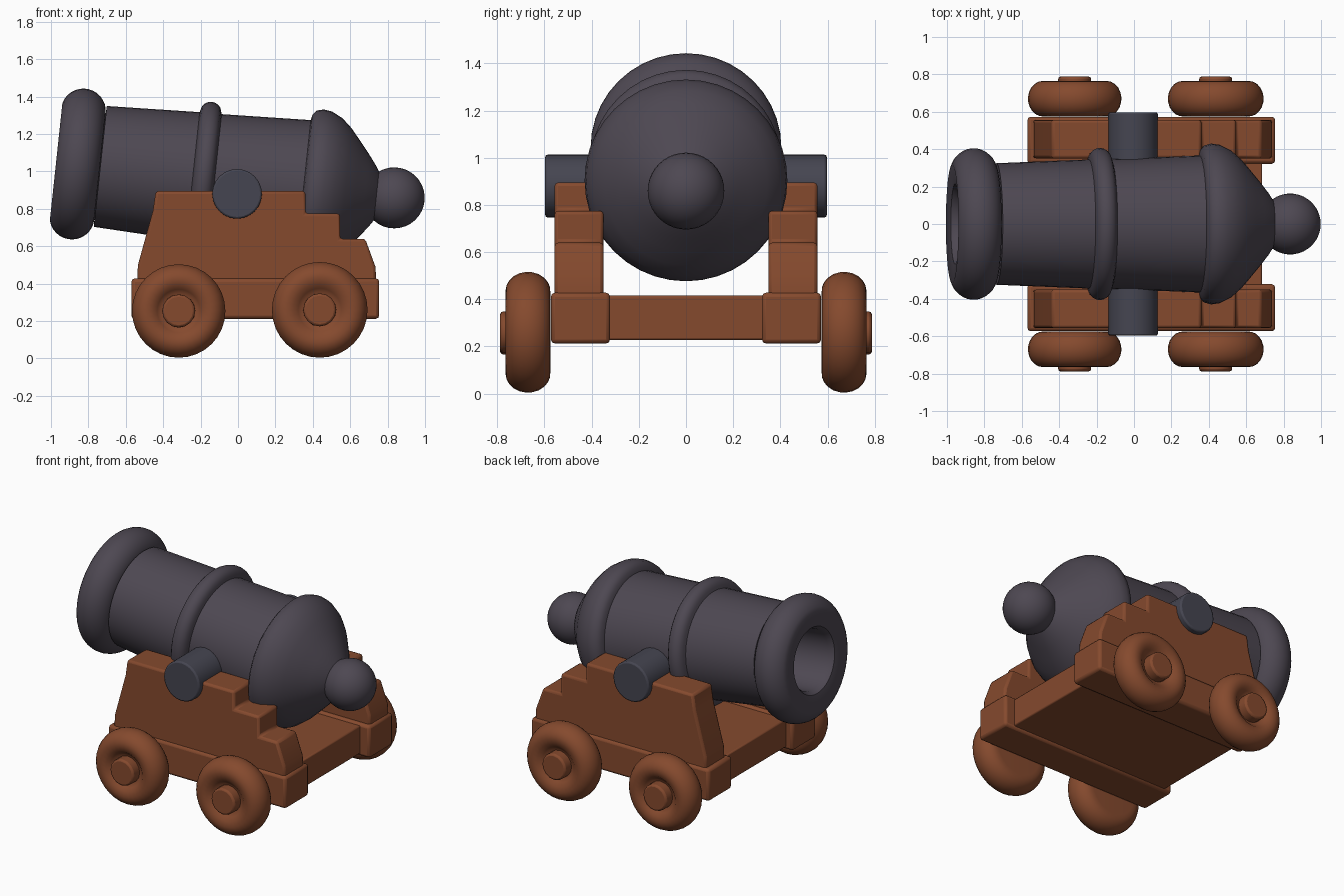
import bpy, bmesh, math
from mathutils import Matrix, Vector

if "Cube" in bpy.data.objects:
    bpy.data.objects.remove(bpy.data.objects["Cube"])


def material(name, rgb):
    m = bpy.data.materials.new(name)
    m.diffuse_color = (*rgb, 1)
    m.use_nodes = True
    m.node_tree.nodes["Principled BSDF"].inputs["Base Color"].default_value = m.diffuse_color
    return m


IRON = material("dark iron", (0.075, 0.064, 0.084))
PIN = material("blue grey iron", (0.060, 0.060, 0.082))
WOOD = material("brown wood", (0.235, 0.068, 0.027))


def finish(bm, name, mat, matrix=Matrix(), bevel=0, angle=40):
    bmesh.ops.transform(bm, matrix=matrix, verts=bm.verts)
    bmesh.ops.recalc_face_normals(bm, faces=bm.faces)
    me = bpy.data.meshes.new(name)
    bm.to_mesh(me)
    bm.free()
    ob = bpy.data.objects.new(name, me)
    bpy.context.collection.objects.link(ob)
    me.materials.append(mat)
    if bevel:
        b = ob.modifiers.new("soft edges", 'BEVEL')
        b.width, b.segments, b.limit_method = bevel, 2, 'ANGLE'
    bpy.ops.object.select_all(action='DESELECT')
    bpy.context.view_layer.objects.active = ob
    ob.select_set(True)
    bpy.ops.object.shade_smooth_by_angle(angle=math.radians(angle))
    return ob


def lathe(name, profile, matrix, mat, n=40, bevel=0):
    """Revolve (axial position, radius) points about local z."""
    bm = bmesh.new()
    vs = [bm.verts.new((r, 0, t)) for t, r in profile]
    es = [bm.edges.new(p) for p in zip(vs, vs[1:])]
    bmesh.ops.spin(bm, geom=vs + es, cent=(0, 0, 0), axis=(0, 0, 1),
                   angle=2 * math.pi, steps=n)
    bmesh.ops.remove_doubles(bm, verts=bm.verts, dist=1e-4)
    return finish(bm, name, mat, matrix, bevel)


def plank(name, outline, y0, y1, mat, bevel):
    """Extrude an x-z outline between two y values."""
    bm = bmesh.new()
    f = bm.faces.new([bm.verts.new((x, y0, z)) for x, z in outline])
    g = bmesh.ops.extrude_face_region(bm, geom=[f])
    bmesh.ops.translate(bm, vec=(0, y1 - y0, 0),
                        verts=[v for v in g['geom'] if isinstance(v, bmesh.types.BMVert)])
    return finish(bm, name, mat, bevel=bevel)


def rect(x0, x1, z0, z1):
    return [(x0, z0), (x1, z0), (x1, z1), (x0, z1)]


def arc(c, a, b, d0, d1, n=10):
    """Elliptical arc of (axial, radius) points, angles in degrees from +axis."""
    out = []
    for i in range(n + 1):
        w = math.radians(d0 + (d1 - d0) * i / n)
        out.append((c[0] + a * math.cos(w), c[1] + b * math.sin(w)))
    return out


# tilted barrel with bore, muzzle swell, middle band, breech dome and knob
axis = Vector((0.9943, 0, -0.1064))
tilt = Matrix.Translation((0, 0, 0.948)) @ axis.to_track_quat('Z', 'Y').to_matrix().to_4x4()
barrel = [(-0.45, 0), (-0.45, 0.19), (-0.93, 0.195), (-0.962, 0.215)]
barrel += arc((-0.862, 0.285), 0.12, 0.12, 165, 0, 14)
barrel += [(-0.74, 0.325), (-0.243, 0.345)]
barrel += arc((-0.184, 0.355), 0.055, 0.052, 170, 10, 8)
barrel += [(-0.125, 0.347), (0.352, 0.366), (0.358, 0.395), (0.378, 0.42)]
barrel += [(0.415, 0.43), (0.46, 0.424), (0.52, 0.394), (0.575, 0.345), (0.63, 0.28),
           (0.68, 0.22), (0.72, 0.168), (0.745, 0.13)]
barrel += arc((0.84, 0), 0.163, 0.163, 126, 0, 12)
# widen the muzzle ring to its full radius
barrel = [(t, 0.285 + (r - 0.285) * 1.0) for t, r in barrel]
lathe("barrel", barrel, tilt, IRON)

# trunnion pin through the barrel
for s, tag in ((-1, "front"), (1, "back")):
    side = Matrix.Translation((-0.005, 0, 0.88)) @ Matrix.Rotation(-s * math.pi / 2, 4, 'X')
    lathe("trunnion_" + tag, [(0.28, 0), (0.28, 0.133), (0.597, 0.133), (0.597, 0)],
          side, PIN, 24, 0.01)

# stepped cheeks on base beams
cheek = [(-0.54, 0.40), (-0.535, 0.50), (-0.455, 0.79), (-0.44, 0.895), (0.36, 0.895), (0.36, 0.775),
         (0.545, 0.775), (0.545, 0.64), (0.68, 0.64), (0.735, 0.49), (0.74, 0.40)]
for s, tag in ((-1, "front"), (1, "back")):
    plank("cheek_" + tag, cheek, s * 0.35, s * 0.557, WOOD, 0.015)
    plank("base_beam_" + tag, rect(-0.57, 0.755, 0.212, 0.428), s * 0.322, s * 0.573, WOOD, 0.018)

# floor between the beams
plank("floor", rect(-0.52, 0.685, 0.228, 0.415), -0.34, 0.34, WOOD, 0.008)

# four rounded wheels with hubs
for x, r, tag in ((-0.317, 0.25, "left"), (0.437, 0.256, "right")):
    for s, side in ((-1, "front"), (1, "back")):
        m = Matrix.Translation((x, 0, r + 0.004)) @ Matrix.Rotation(-s * math.pi / 2, 4, 'X')
        wheel = [(0.575, 0), (0.575, r - 0.09)]
        wheel += arc((0.67, r - 0.08), 0.095, 0.08, 170, 0, 10)
        wheel += [(0.758, r - 0.115), (0.738, 0.115), (0.722, 0.095), (0.715, 0)]
        lathe("wheel_%s_%s" % (side, tag), wheel, m, WOOD, 32)
        lathe("hub_%s_%s" % (side, tag), [(0.6, 0), (0.6, 0.09), (0.788, 0.088), (0.788, 0)],
              m, WOOD, 16, 0.012)
